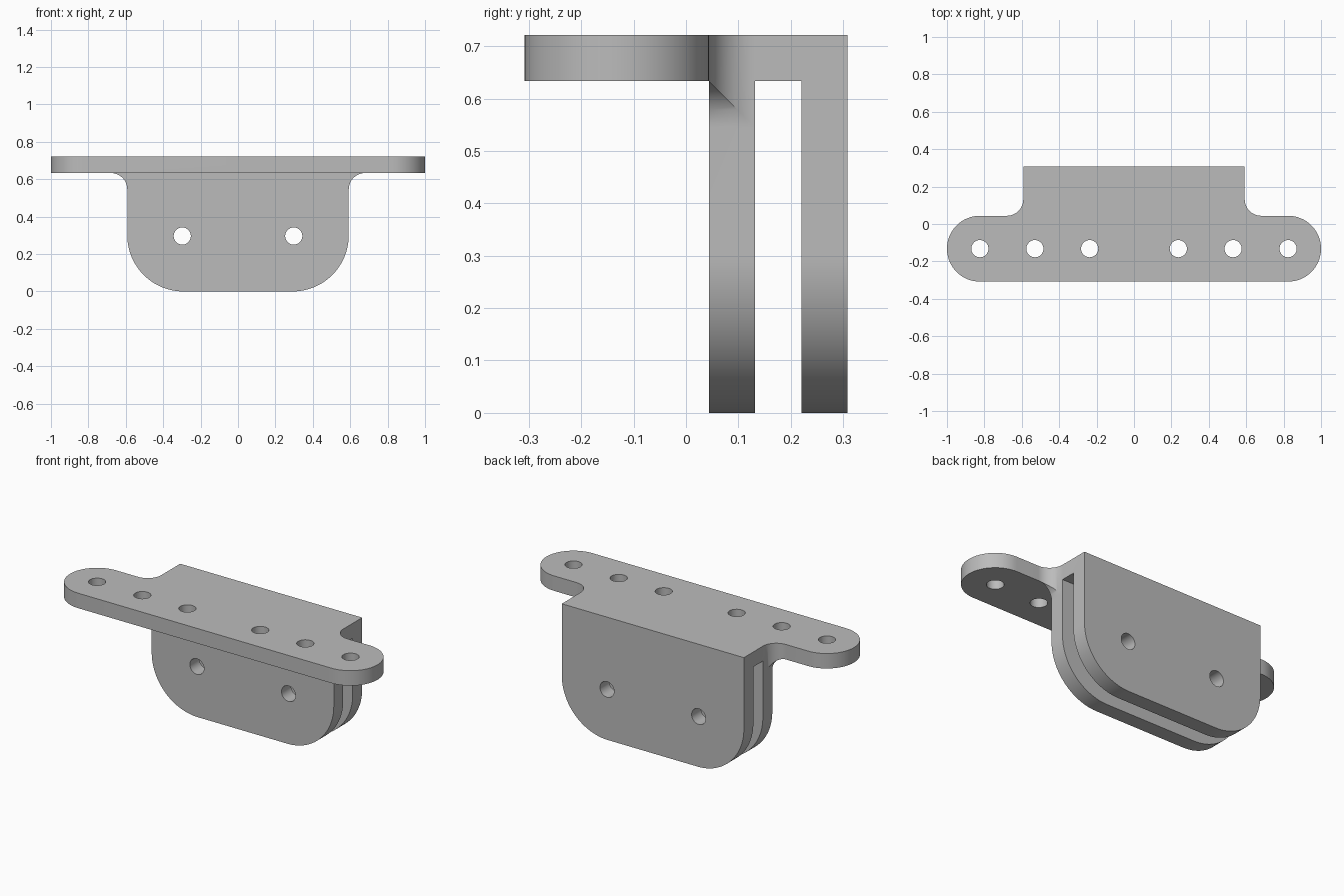
import bpy
import bmesh
from math import radians, cos, sin
from mathutils import Vector

if "Cube" in bpy.data.objects:
    bpy.data.objects.remove(bpy.data.objects["Cube"], do_unlink=True)

# Main dimensions
DEPTH = 0.308          # half depth
TOP = 0.721            # overall height
T = 0.088              # plate thickness, also the fillet radius
END_R = 0.176          # rounded flange ends
BODY_X = 0.592         # half width of the clevis body
CORNER_R = 0.3         # bottom corners
FRONT = -DEPTH + 2 * END_R
UNDER = TOP - T
HOLE_R = 0.046

grey = bpy.data.materials.new("plain grey")
grey.use_nodes = True
colour = (0.5, 0.5, 0.5, 1)
grey.diffuse_color = colour
grey.node_tree.nodes["Principled BSDF"].inputs["Base Color"].default_value = colour


def arc(cx, cy, r, start, end, steps=20):
    angles = [radians(start + (end - start) * i / steps) for i in range(steps + 1)]
    return [(cx + r * cos(a), cy + r * sin(a)) for a in angles]


def mirrored(points):
    return [(-x, y) for x, y in reversed(points)]


def prism(name, outline, low, high, along="z"):
    """Extrude a flat outline along z, or an x-z outline along y."""
    def place(p, h):
        return (p[0], p[1], h) if along == "z" else (p[0], h, p[1])
    bm = bmesh.new()
    face = bm.faces.new([bm.verts.new(place(p, low)) for p in outline])
    offset = Vector(place((0, 0), high - low))
    grown = bmesh.ops.extrude_face_region(bm, geom=[face])["geom"]
    bmesh.ops.translate(bm, vec=offset,
                        verts=[v for v in grown if isinstance(v, bmesh.types.BMVert)])
    bmesh.ops.recalc_face_normals(bm, faces=bm.faces)
    mesh = bpy.data.meshes.new(name)
    bm.to_mesh(mesh)
    bm.free()
    mesh.materials.append(grey)
    obj = bpy.data.objects.new(name, mesh)
    bpy.context.collection.objects.link(obj)
    return obj


def box_outline(x0, x1, y0, y1):
    return [(x0, y0), (x1, y0), (x1, y1), (x0, y1)]


def cut(target, cutter):
    cutter.hide_render = True
    mod = target.modifiers.new("cut", "BOOLEAN")
    mod.operation = "DIFFERENCE"
    mod.solver = "EXACT"
    mod.object = cutter
    bpy.context.view_layer.objects.active = target
    bpy.ops.object.modifier_apply(modifier=mod.name)
    bpy.data.objects.remove(cutter, do_unlink=True)


# Bracket block: plan outline with rounded ends and filleted shoulders
half = arc(1 - END_R, FRONT - END_R, END_R, -90, 90, 32)
half += arc(BODY_X + T, FRONT + T, T, 270, 180)
half += [(BODY_X, DEPTH)]
bracket = prism("mounting_bracket", half + mirrored(half), 0, TOP)

# Clear the space beside the legs: rounded bottom corners, fillet under the flange
wing = [(BODY_X - CORNER_R, -0.1)]
wing += arc(BODY_X - CORNER_R, CORNER_R, CORNER_R, -90, 0, 32)
wing += arc(BODY_X + T, UNDER - T, T, 180, 90)
wing += [(1.2, UNDER), (1.2, -0.1)]
for outline in (wing, mirrored(wing)):
    cut(bracket, prism("side_cutter", outline, -1, 1, "y"))

# Clear the space under the flange, then the slot between the two legs
cut(bracket, prism("flange_cutter", box_outline(-1.2, 1.2, -1, FRONT), -0.1, UNDER))
cut(bracket, prism("slot_cutter", box_outline(-1.2, 1.2, FRONT + T, FRONT + 2 * T),
                   -0.1, UNDER))

# Screw holes through the flange and pin holes through both legs
for side in (-1, 1):
    for x in (0.237, 0.53, 0.824):
        ring = arc(side * x, FRONT - END_R, HOLE_R, 0, 360, 32)[:-1]
        cut(bracket, prism("screw_hole_cutter", ring, 0.5, 1))
    ring = arc(side * 0.298, 0.296, HOLE_R, 0, 360, 32)[:-1]
    cut(bracket, prism("pin_hole_cutter", ring, -0.2, 0.5, "y"))

# Smooth curves with crisp edges
bpy.ops.object.select_all(action="DESELECT")
bracket.select_set(True)
bpy.context.view_layer.objects.active = bracket
bpy.ops.object.shade_smooth_by_angle(angle=radians(30))
